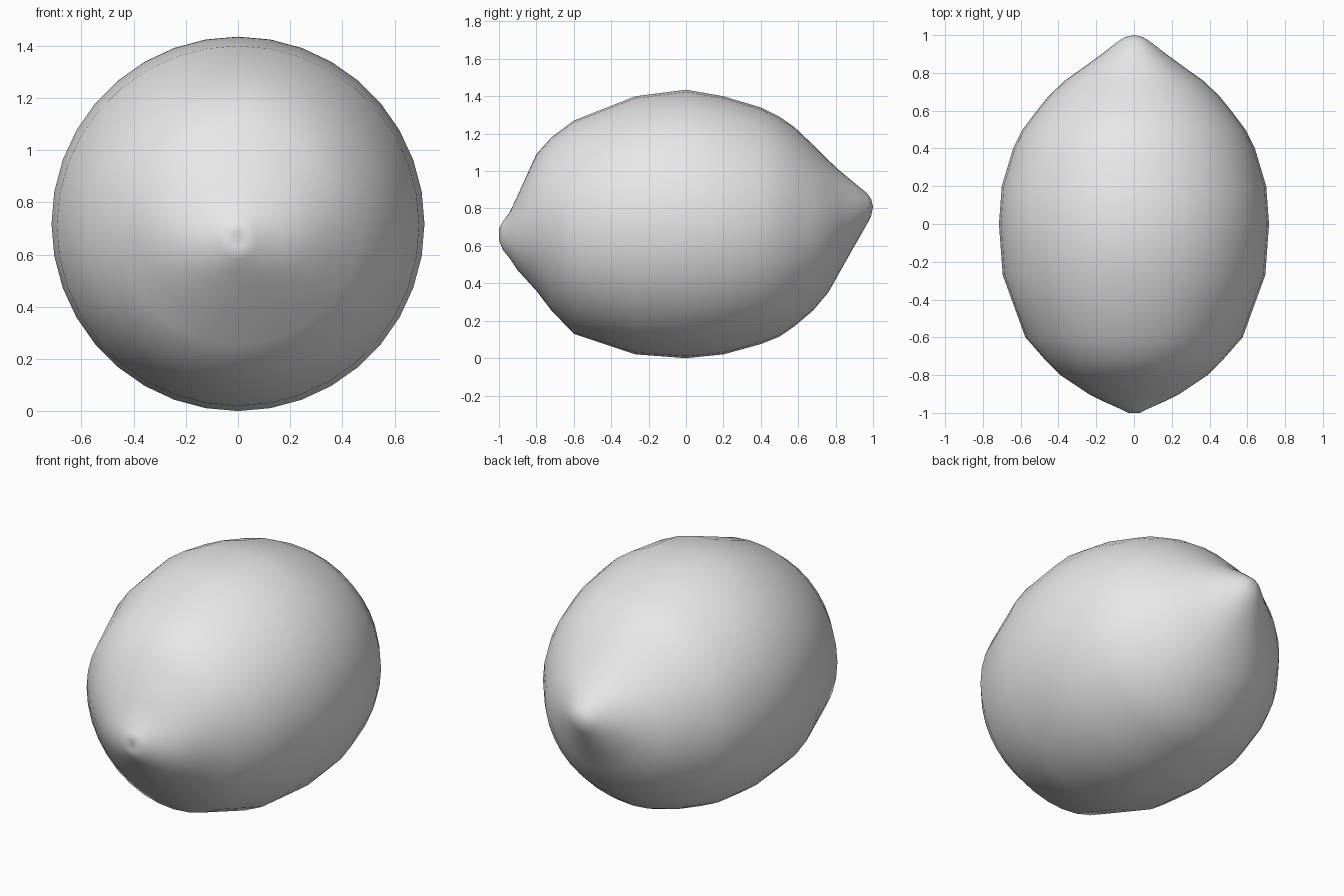
import bpy
import bmesh
from math import cos, sin, pi, exp

cube = bpy.data.objects.get("Cube")
if cube:
    bpy.data.objects.remove(cube, do_unlink=True)

SEGMENTS = 36

# Cross-sections along the fruit: y, top z, bottom z, half width
SECTIONS = [
    (-1.0, 0.69, 0.63, 0.03),
    (-0.98, 0.73, 0.58, 0.07),
    (-0.94, 0.785, 0.53, 0.16),
    (-0.9, 0.87, 0.47, 0.24),
    (-0.8, 1.09, 0.36, 0.39),
    (-0.72, 1.18, 0.255, 0.47),
    (-0.6, 1.27, 0.13, 0.575),
    (-0.27, 1.40, 0.02, 0.695),
    (0.0, 1.435, 0.0, 0.715),
    (0.2, 1.40, 0.02, 0.70),
    (0.4, 1.34, 0.075, 0.64),
    (0.5, 1.29, 0.115, 0.59),
    (0.58, 1.235, 0.17, 0.53),
    (0.68, 1.14, 0.255, 0.45),
    (0.76, 1.06, 0.35, 0.365),
    (0.82, 1.005, 0.455, 0.28),
    (0.9, 0.94, 0.595, 0.17),
    (0.97, 0.88, 0.72, 0.08),
    (0.99, 0.85, 0.76, 0.045),
]


def make_material(name, colour):
    mat = bpy.data.materials.new(name)
    mat.use_nodes = True
    mat.diffuse_color = colour
    mat.node_tree.nodes["Principled BSDF"].inputs["Base Color"].default_value = colour
    return mat


def add_ring(bm, y, top, bottom, half_width):
    """Oval ring, faintly creased close to the pointed end."""
    crease = 0.02 * exp(-((y - 0.88) / 0.05) ** 2)
    ring = []
    for i in range(SEGMENTS):
        a = 2 * pi * i / SEGMENTS
        r = 1 - crease * (1 - cos(6 * a)) / 2
        z = (top + bottom) / 2 + r * sin(a) * (top - bottom) / 2
        ring.append(bm.verts.new((r * half_width * cos(a), y, z)))
    return ring


def cap(bm, ring, centre):
    tip = bm.verts.new(centre)
    for i in range(SEGMENTS):
        bm.faces.new((ring[i], ring[(i + 1) % SEGMENTS], tip))


# Fruit body
bm = bmesh.new()
rings = [add_ring(bm, *section) for section in SECTIONS]
for a, b in zip(rings, rings[1:]):
    for i in range(SEGMENTS):
        j = (i + 1) % SEGMENTS
        bm.faces.new((a[i], a[j], b[j], b[i]))

# Stem dimple at the front, rounded point at the back
cap(bm, rings[0], (0, -0.985, 0.67))
cap(bm, rings[-1], (0, 1.0, 0.81))
bmesh.ops.recalc_face_normals(bm, faces=bm.faces)
for face in bm.faces:
    face.smooth = True

mesh = bpy.data.meshes.new("fruit_body")
bm.to_mesh(mesh)
bm.free()
mesh.materials.append(make_material("plain grey", (0.8, 0.8, 0.8, 1)))
body = bpy.data.objects.new("fruit_body", mesh)
bpy.context.collection.objects.link(body)
